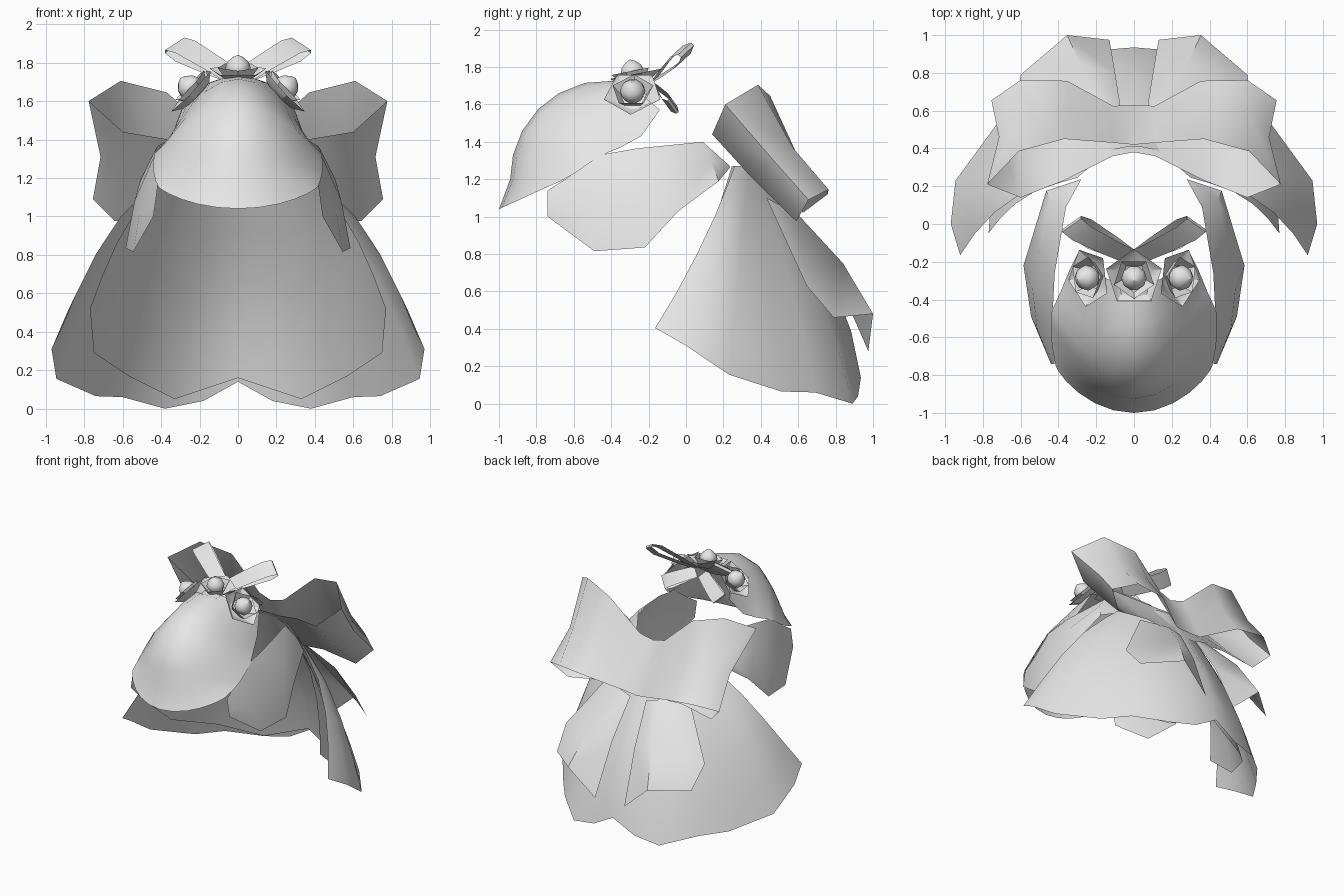
import bpy, bmesh, math
from mathutils import Vector

if "Cube" in bpy.data.objects:
    bpy.data.objects.remove(bpy.data.objects["Cube"])

cloth = bpy.data.materials.new("light grey cloth")
cloth.diffuse_color = (0.8, 0.8, 0.8, 1)
cloth.use_nodes = True
cloth.node_tree.nodes["Principled BSDF"].inputs["Base Color"].default_value = cloth.diffuse_color


def finish(name, bm, mirror=False, angle=50):
    bmesh.ops.remove_doubles(bm, verts=bm.verts, dist=0.0005)
    bmesh.ops.recalc_face_normals(bm, faces=bm.faces)
    me = bpy.data.meshes.new(name)
    bm.to_mesh(me)
    bm.free()
    me.materials.append(cloth)
    me.shade_smooth()
    me.set_sharp_from_angle(angle=math.radians(angle))
    ob = bpy.data.objects.new(name, me)
    bpy.context.collection.objects.link(ob)
    if mirror:
        ob.modifiers.new("mirror", 'MIRROR')
    return ob


def add_grid(bm, rows, closed=False):
    """Skin a list of equally long point rows."""
    vs = [[bm.verts.new(p) for p in r] for r in rows]
    n = len(rows[0])
    for a, b in zip(vs, vs[1:]):
        for i in range(n if closed else n - 1):
            j = (i + 1) % n
            bm.faces.new((a[i], a[j], b[j], b[i]))


def sheet(name, rows, mirror=False, closed=False, angle=50):
    bm = bmesh.new()
    add_grid(bm, rows, closed)
    return finish(name, bm, mirror, angle)


# Bonnet: arches over the head, each from crest (y, z) to side rim (x, y, z),
# with a power that makes the arch rounder or more pointed
arches = [((-1.0, 1.04), (.415, -.75, 1.155), 1.6), ((-.94, 1.20), (.43, -.67, 1.19), 1.7),
          ((-.925, 1.33), (.44, -.59, 1.235), 1.9), ((-.875, 1.46), (.44, -.52, 1.285), 2.1),
          ((-.79, 1.575), (.435, -.46, 1.325), 2.1), ((-.68, 1.66), (.385, -.35, 1.37), 2.0),
          ((-.54, 1.715), (.34, -.24, 1.43), 1.8), ((-.33, 1.73), (.29, -.14, 1.57), 1.7)]
rows = []
for (cy, cz), (sx, sy, sz), p in arches:
    row = []
    for k in range(-6, 7):
        a = math.radians(15 * k)
        f = max(math.cos(a), 0) ** p
        row.append((sx * math.sin(a), sy + (cy - sy) * f, sz + (cz - sz) * f))
    rows.append(row)
sheet("bonnet", rows)

# Side flaps hanging beside the bonnet
top = [(.28, .235, 1.27), (.36, .09, 1.40), (.42, -.26, 1.365),
       (.43, -.46, 1.33), (.42, -.63, 1.21), (.42, -.74, 1.14)]
low = [(.28, .237, 1.265), (.465, .175, 1.19), (.53, -.04, 1.03),
       (.585, -.22, .835), (.545, -.49, .815), (.44, -.74, 1.0)]
mid = [(Vector(a) + Vector(b)) / 2 + Vector((.03, 0, 0)) * (0 < i < 5)
       for i, (a, b) in enumerate(zip(top, low))]
sheet("side_flap", [top, mid, low], mirror=True)


# Cape layers: flared from the neck arc down to a scalloped hem, fuller at the back
def cape(name, hem, neck, inset):
    rows = []
    for i, b in enumerate(hem):
        u = i / (len(hem) - 1)
        x = neck * (1 - u)
        t = Vector((x, .26 + .15 * (1 - (x / neck) ** 2) - inset, 1.27))
        b = Vector(b)
        row = []
        for f, gx, front, back in ((0, 0, 0, 0), (.13, .22, .10, .17), (.31, .48, .25, .42),
                                   (.54, .70, .47, .70), (.78, .87, .73, .90), (1, 1, 1, 1)):
            gy = front + (back - front) * u
            row.append((t.x + (b.x - t.x) * gx, t.y + (b.y - t.y) * gy, t.z + (b.z - t.z) * f))
        rows.append(row)
    sheet(name, rows, mirror=True)


cape("outer_cape", [(.92, -.165, .405), (.97, 0, .31), (.945, .23, .155), (.74, .51, .065),
                    (.60, .69, .06), (.38, .89, 0), (.18, .92, .04), (0, .935, .14)], .32, 0)
cape("inner_cape", [(.77, -.05, .52), (.75, .22, .29), (.57, .56, .17),
                    (.33, .80, .05), (0, .90, .16)], .30, .015)

# Tails of the large bow
sheet("bow_tail", [[(.07, .61, .98), (.17, .60, 1.01), (.30, .43, 1.10)],
                   [(.10, .80, .68), (.28, .84, .75), (.62, .645, .63)],
                   [(.13, .975, .28), (.354, 1.0, .48), (.60, .79, .46)]], mirror=True)

# Large bow: a ribbon folded round at each side, open above and below
sheet("large_bow", [
    [(0, .38, 1.30), (0, .48, 1.14), (0, .57, 1.00)],           # front, middle
    [(.11, .36, 1.31), (.11, .47, 1.14), (.11, .57, 1.00)],
    [(.36, .235, 1.40), (.36, .40, 1.20), (.36, .575, 1.02)],
    [(.60, .14, 1.44), (.60, .35, 1.21), (.64, .59, .975)],
    [(.777, .21, 1.60), (.715, .46, 1.31), (.755, .655, 1.09)],  # fold
    [(.61, .385, 1.705), (.61, .57, 1.37), (.60, .762, 1.145)],
    [(.37, .45, 1.645), (.36, .59, 1.34), (.355, .758, 1.12)],
    [(.11, .43, 1.41), (.11, .53, 1.22), (.11, .625, 1.02)],
    [(0, .42, 1.38), (0, .53, 1.20), (0, .63, 1.01)]],          # back, middle
    mirror=True, angle=80)


# Flowers: a five sided cup in two layers round a teardrop bud
def flower(name, centre, normal, size, spin):
    bm = bmesh.new()
    for radius, lift, turn in ((1.0, .30, 0), (.72, .42, .63)):
        rings = []
        for r, h in ((.25, 0), (.62 * radius, .05), (radius, lift)):
            rings.append([(r * math.cos(spin + turn + k * math.tau / 5),
                           r * math.sin(spin + turn + k * math.tau / 5), h) for k in range(5)])
        add_grid(bm, rings, closed=True)
    bud = []
    for r, h in ((.01, 0), (.34, .15), (.43, .38), (.36, .58), (.18, .74), (.005, .82)):
        bud.append([(r * math.cos(k * math.tau / 10), r * math.sin(k * math.tau / 10), h)
                    for k in range(10)])
    add_grid(bm, bud, closed=True)
    ob = finish(name, bm, angle=40)
    turn = Vector(normal).to_track_quat('Z', 'Y').to_matrix()
    for v in ob.data.vertices:
        v.co = turn @ (v.co * size) + Vector(centre)


flower("middle_flower", (0, -.275, 1.715), (0, -.2, 1), .155, math.pi / 2)
for side, label in ((1, "right"), (-1, "left")):
    flower(label + "_flower", (.205 * side, -.28, 1.63), (.70 * side, -.08, .65), .16, -math.pi / 2)


# Small ribbon loops behind the flowers
def ribbon_loop(name, start, reach, width, gap):
    p, d, w = Vector(start), Vector(reach), Vector(width)
    n = d.cross(w).normalized() * gap
    path = [(0, 0, .8), (.35, .55, .9), (.82, 1, 1), (1, .35, 1),
            (1, -.35, 1), (.82, -1, 1), (.35, -.55, .9), (0, 0, .8)]
    rows = [[p + d * t + n * s + w * (k * u) for k in (-.5, .5)] for t, s, u in path]
    sheet(name, rows, mirror=True)


ribbon_loop("upper_ribbon_loop", (.03, -.17, 1.73), (.30, .17, .16), (.10, -.07, -.065), .03)
ribbon_loop("lower_ribbon_loop", (.03, -.17, 1.70), (.22, .10, -.11), (.07, -.05, .07), .022)
